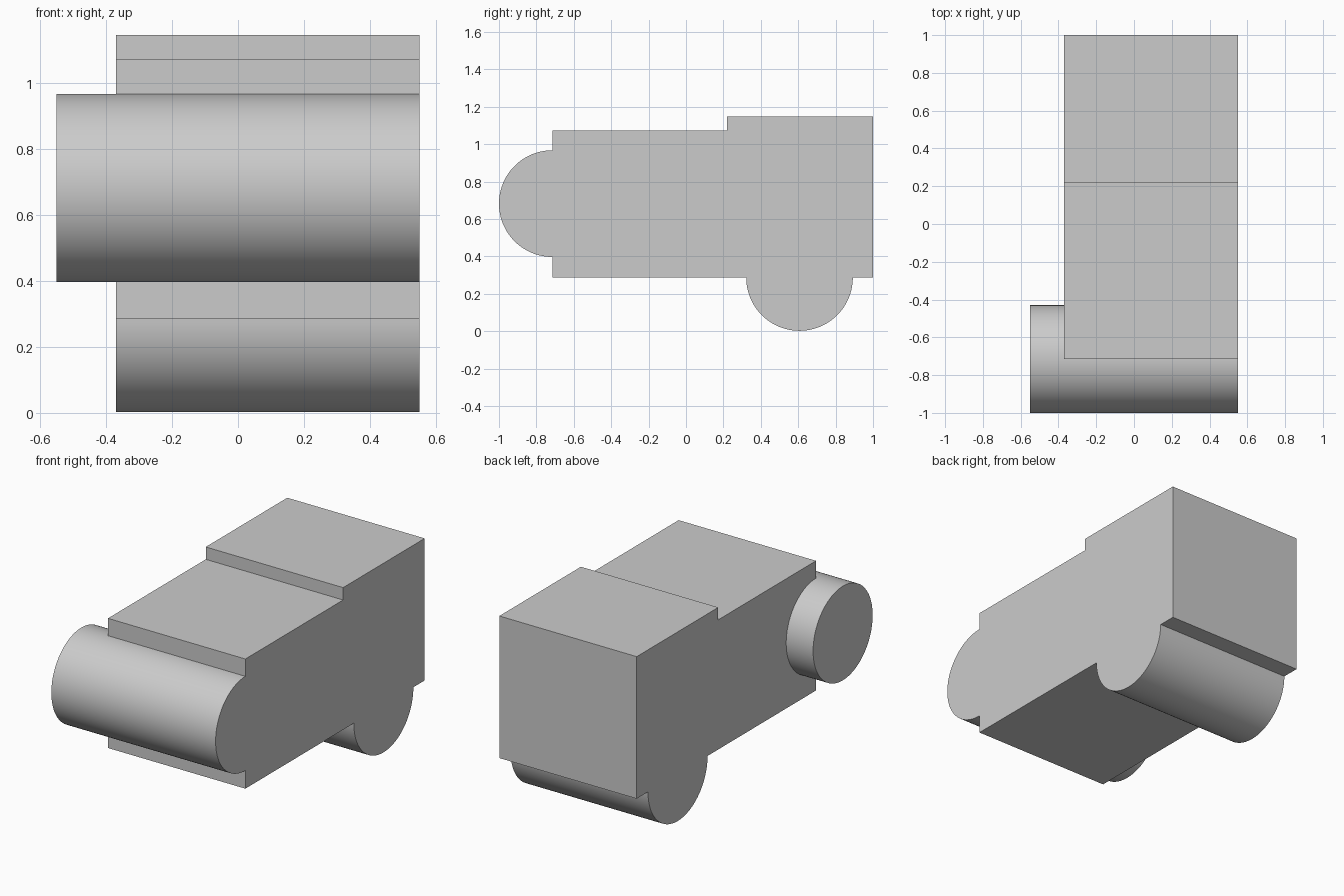
import bpy, bmesh
from math import sin, cos, pi

if "Cube" in bpy.data.objects:
    bpy.data.objects.remove(bpy.data.objects["Cube"])

R = 0.285                     # radius of both rounds
FRONT_Y, FRONT_Z = -0.715, 0.682
FOOT_Y, BASE_Z = 0.607, 0.287
X_LEFT, X_RIGHT = -0.37, 0.55
SEG = 48                      # steps per half circle


def arc(cy, cz, start, end, steps):
    """Points (y, z) along a circular arc, both ends included."""
    return [(cy + R * cos(start + (end - start) * i / steps),
             cz + R * sin(start + (end - start) * i / steps))
            for i in range(steps + 1)]


def extrude_profile(name, profile, x0, x1):
    """Extrude a (y, z) outline along x into a closed solid."""
    bm = bmesh.new()
    face = bm.faces.new([bm.verts.new((x0, y, z)) for y, z in profile])
    geom = bmesh.ops.extrude_face_region(bm, geom=[face], use_keep_orig=True)["geom"]
    bmesh.ops.translate(bm, vec=(x1 - x0, 0, 0),
                        verts=[v for v in geom if isinstance(v, bmesh.types.BMVert)])
    bmesh.ops.recalc_face_normals(bm, faces=bm.faces)
    mesh = bpy.data.meshes.new(name)
    bm.to_mesh(mesh)
    bm.free()
    obj = bpy.data.objects.new(name, mesh)
    bpy.context.collection.objects.link(obj)
    bpy.ops.object.select_all(action='DESELECT')
    obj.select_set(True)
    bpy.context.view_layer.objects.active = obj
    bpy.ops.object.shade_smooth_by_angle(angle=pi / 6)
    return obj


# Stepped body with rounded foot below and a half-round socket in front
body = [(FRONT_Y, BASE_Z)]
body += arc(FOOT_Y, BASE_Z, pi, 2 * pi, SEG)
body += [(1.0, BASE_Z), (1.0, 1.147), (0.22, 1.147), (0.22, 1.072), (FRONT_Y, 1.072)]
body += arc(FRONT_Y, FRONT_Z, pi / 2, -pi / 2, SEG)
extrude_profile("stepped_body", body, X_LEFT, X_RIGHT)

# Front roller seated in the socket, sticking out on the left
roller = arc(FRONT_Y, FRONT_Z, pi / 2, pi / 2 + 2 * pi, 2 * SEG)[:-1]
extrude_profile("front_roller", roller, -0.55, X_RIGHT)
